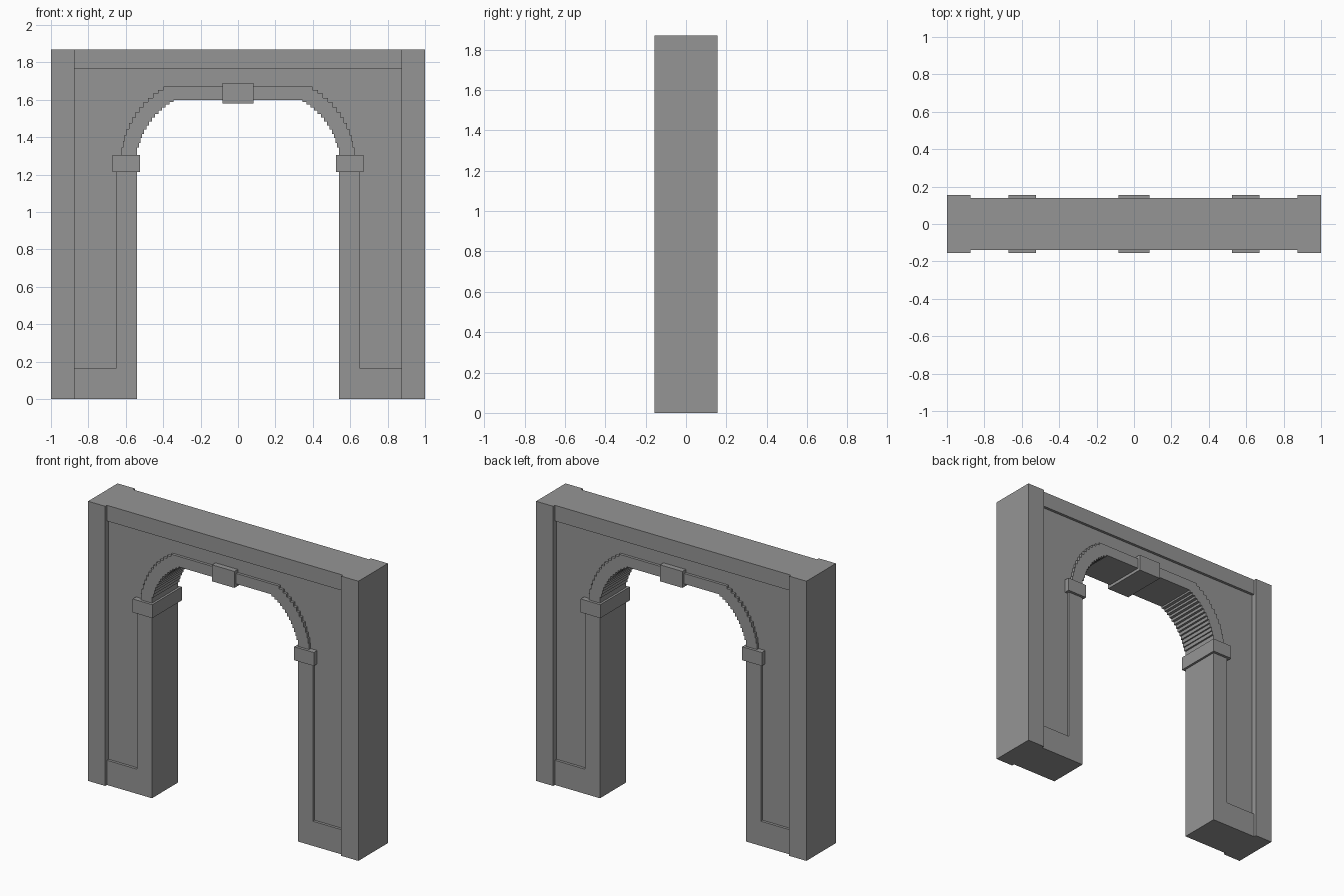
import bpy
import bmesh
from math import asin, cos, sin

if "Cube" in bpy.data.objects:
    bpy.data.objects.remove(bpy.data.objects["Cube"], do_unlink=True)

stone = bpy.data.materials.new("grey_stone")
stone.use_nodes = True
GREY = (0.3, 0.3, 0.3, 1)
stone.diffuse_color = GREY
stone.node_tree.nodes["Principled BSDF"].inputs["Base Color"].default_value = GREY

# Half depths of the three relief levels
PANEL, FRAME, PROUD = 0.12, 0.138, 0.156
HEIGHT = 1.87
OPENING, PILASTER = 0.54, 0.873
SPRING = 1.26


def extrude_profile(name, outline, half_depth):
    """Extrude an x-z outline symmetrically along y."""
    bm = bmesh.new()
    face = bm.faces.new([bm.verts.new((x, -half_depth, z)) for x, z in outline])
    grown = bmesh.ops.extrude_face_region(bm, geom=[face])["geom"]
    verts = [g for g in grown if isinstance(g, bmesh.types.BMVert)]
    bmesh.ops.translate(bm, verts=verts, vec=(0, 2 * half_depth, 0))
    bmesh.ops.recalc_face_normals(bm, faces=bm.faces)
    mesh = bpy.data.meshes.new(name)
    bm.to_mesh(mesh)
    bm.free()
    mesh.materials.append(stone)
    obj = bpy.data.objects.new(name, mesh)
    bpy.context.collection.objects.link(obj)
    return obj


def block(name, x0, x1, z0, z1, half_depth):
    return extrude_profile(name, [(x0, z0), (x1, z0), (x1, z1), (x0, z1)], half_depth)


def pair(name, x0, x1, z0, z1, half_depth):
    block("left_" + name, x0, x1, z0, z1, half_depth)
    block("right_" + name, -x1, -x0, z0, z1, half_depth)


def mirrored(half):
    """Complete a path that runs from the left side to the middle."""
    return half + [(-x, z) for x, z in reversed(half)]


def stepped_arch(radius, z_start, z_top, steps):
    """Stair-stepped haunch rising from the impost to the flat crown."""
    cx, cz = 0.14, 1.24
    a0, a1 = asin((z_start - cz) / radius), asin((z_top - cz) / radius)
    angles = [a0 + (a1 - a0) * i / steps for i in range(steps + 1)]
    arc = [(cx + radius * cos(a), cz + radius * sin(a)) for a in angles]
    path = [(arc[0][0], SPRING)]
    for (x, _), (x_next, z_next) in zip(arc, arc[1:]):
        path += [(x, z_next), (x_next, z_next)]
    return path


# Recessed wall panel, its edges buried inside the surrounding frame
hole = stepped_arch(0.445, 1.31, 1.635, 13)
panel_half = [(0.6, 0.1), (0.6, SPRING)] + hole
outer_edge = [(-0.93, 0.1), (-0.93, 1.8), (0.93, 1.8), (0.93, 0.1)]
extrude_profile("wall_panel", mirrored(panel_half) + outer_edge, PANEL)

# Raised stepped band around the arch
inner = stepped_arch(0.403, 1.32, 1.6, 14)
inner[0] = (OPENING, SPRING)
inner[1] = (OPENING, inner[1][1])
outer = stepped_arch(0.487, 1.31, 1.67, 13)
extrude_profile("arch_band", mirrored(inner) + mirrored(outer)[::-1], FRAME)

# Flat frame around the panel
pair("jamb", OPENING, 0.65, 0.165, SPRING, FRAME)
pair("plinth", OPENING, PILASTER, 0, 0.165, FRAME)
block("lintel", -PILASTER, PILASTER, 1.765, HEIGHT, FRAME)

# Proud pieces: corner pilasters, imposts and keystone
pair("pilaster", PILASTER, 1, 0, HEIGHT, PROUD)
pair("impost", 0.525, 0.67, 1.215, 1.305, PROUD)
block("keystone", -0.083, 0.083, 1.58, 1.69, PROUD)
